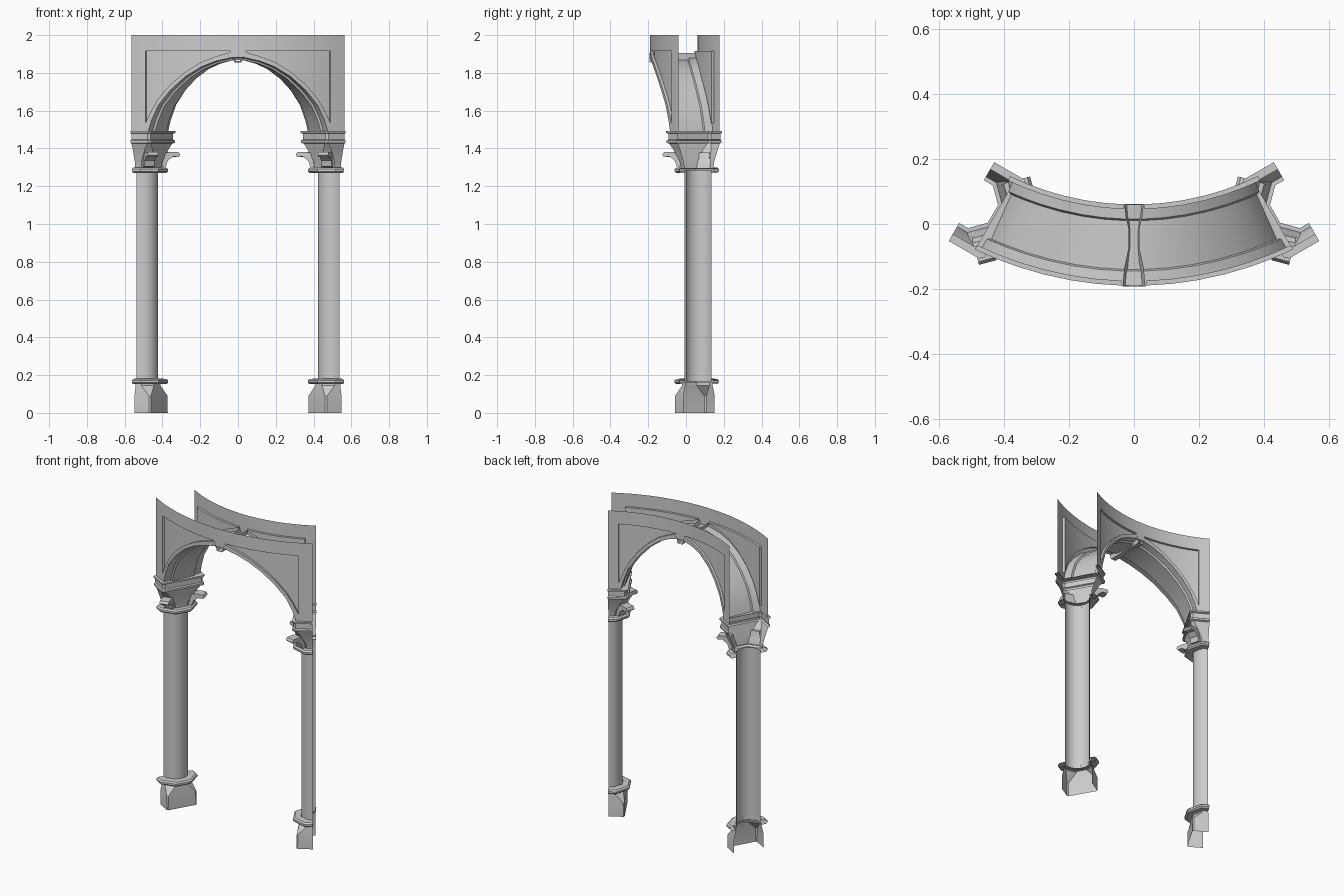
import bpy, bmesh
from math import sin, cos, pi, radians

if "Cube" in bpy.data.objects:
    bpy.data.objects.remove(bpy.data.objects["Cube"])

YC = 0.935                    # centre of the curved arcade
RF, RB = 1.125, 0.875         # front and back wall radii
SPRING, TOP = 1.49, 2.0
# right half of the arch edge: angle in degrees, height of arch, height of panel edge
ARCH = [(0, 1.883, None), (2, 1.88, 1.910), (6, 1.862, 1.887), (10, 1.832, 1.857),
        (14.4, 1.78, 1.805), (18.5, 1.71, 1.74), (22, 1.63, 1.665),
        (24, 1.55, 1.603), (25, 1.49, 1.565)]


def polar(r, deg, z):
    a = radians(deg)
    return (r * sin(a), YC - r * cos(a), z)


def pillar(u, v, z):
    # u runs radially outward, v runs into the opening from the cut plane
    s, c = 0.5, cos(radians(30))
    return (s + u * s - v * c, YC - c - u * c - v * s, z)


def finish(name, bm, mirror=True):
    bmesh.ops.remove_doubles(bm, verts=bm.verts, dist=0.0001)
    bmesh.ops.recalc_face_normals(bm, faces=bm.faces)
    me = bpy.data.meshes.new(name)
    bm.to_mesh(me)
    bm.free()
    ob = bpy.data.objects.new(name, me)
    bpy.context.collection.objects.link(ob)
    if mirror:
        m = ob.modifiers.new("Mirror", "MIRROR")
        m.merge_threshold = 0.0005
    bpy.ops.object.select_all(action='DESELECT')
    ob.select_set(True)
    bpy.context.view_layer.objects.active = ob
    bpy.ops.object.shade_smooth_by_angle(angle=radians(25))
    return ob


def loft(name, rings, closed=False, caps=False, mirror=True):
    bm = bmesh.new()
    vs = [[bm.verts.new(p) for p in r] for r in rings]
    n = len(rings[0])
    for a, b in zip(vs, vs[1:]):
        for i in range(n if closed else n - 1):
            j = (i + 1) % n
            bm.faces.new((a[i], a[j], b[j], b[i]))
    if caps:
        bm.faces.new(vs[0])
        bm.faces.new(vs[-1])
    return finish(name, bm, mirror)


def half_block(a, b, c, z):
    # half of a rectangle with chamfered corners
    pts = [(a, 0), (a, b - c), (a - c, b), (c - a, b), (-a, b - c), (-a, 0)]
    return [pillar(u, v, z) for u, v in pts]


def half_oct(r, z):
    return half_block(r, r, 0.586 * r, z)


def half_round(r, z, n=12):
    return [pillar(r * cos(pi * i / n), r * sin(pi * i / n), z) for i in range(n + 1)]


def wall(name, r, depth):
    # curved sheet with a sunk spandrel panel
    bm = bmesh.new()
    panel_top = 1.915
    cols = ARCH + [(25.8, SPRING, 1.535), (28, SPRING, None), (30, SPRING, None)]

    def quad(*pts):
        bm.faces.new([bm.verts.new(p) for p in pts])

    for (t0, a0, p0), (t1, a1, p1) in zip(cols, cols[1:]):
        def strip(lo0, lo1, hi, rad=r):
            h0, h1 = hi if isinstance(hi, tuple) else (hi, hi)
            quad(polar(rad, t0, lo0), polar(rad, t1, lo1), polar(rad, t1, h1), polar(rad, t0, h0))
        if p0 is None or p1 is None:
            q0, q1 = p0 or panel_top, p1 or panel_top
            if t0 > 20 and p0:
                # plain pier strip beside the panel
                strip(a0, a1, (p0, p0))
                strip(p0, p0, panel_top)
            else:
                strip(a0, a1, (q0, q1))
                if q0 != panel_top or q1 != panel_top:
                    strip(q0, q1, panel_top)
            strip(panel_top, panel_top, TOP)
            continue
        d = r + depth
        strip(a0, a1, (p0, p1))
        strip(panel_top, panel_top, TOP)
        strip(p0, p1, panel_top, d)
        for z0, z1 in ((p0, p1), (panel_top, panel_top)):
            quad(polar(r, t0, z0), polar(r, t1, z1), polar(d, t1, z1), polar(d, t0, z0))
        for t, p, edge in ((t0, p0, t0 == 2), (t1, p1, t1 == 25.8)):
            if edge:
                quad(polar(r, t, p), polar(r, t, panel_top), polar(d, t, panel_top), polar(d, t, p))
    return finish(name, bm)


# Spandrel walls, front and back
wall("front_wall", RF, -0.015)
wall("back_wall", RB, 0.015)

# Underside of the arch with a moulded step along both edges
rings = []
for r, k in ((RF, 0), (1.08, 0.25), (1.075, 1), (0.925, 1), (0.92, 0.25), (RB, 0)):
    rings.append([polar(r, t * (1 - 0.035 * k), SPRING + (z - SPRING) * (1 - 0.035 * k))
                  for t, z, _ in ARCH])
loft("arch_soffit", rings)

# Keystone rib running through the crown
loft("keystone", [[(-w, YC - r, 1.905), (-b, YC - r, z), (b, YC - r, z), (w, YC - r, 1.905)]
                  for r, w, b, z in ((RF + 0.002, 0.035, 0.017, 1.855), (1.07, 0.03, 0.016, 1.855),
                                     (1.01, 0.017, 0.012, 1.862), (0.95, 0.017, 0.012, 1.862),
                                     (0.91, 0.026, 0.015, 1.855), (RB - 0.002, 0.03, 0.016, 1.855))],
     mirror=False)

# Pillar: plinth, base ring, shaft, neck ring
loft("plinth", [half_block(0.096, 0.096, 0.006, 0), half_block(0.096, 0.096, 0.008, 0.09),
                half_oct(0.083, 0.145), half_oct(0.083, 0.16)])
for name, z in (("base_ring", 0.152), ("neck_ring", 1.27)):
    loft(name, [half_oct(r, z + h) for r, h in
                ((0.076, 0), (0.112, 0), (0.121, 0.008), (0.121, 0.02), (0.112, 0.028), (0.076, 0.03))])
loft("shaft", [half_round(0.077, 0.165), half_round(0.077, 1.285)])

# Capital: bell flaring into a stepped block
loft("capital", [half_oct(0.088, 1.295), half_block(0.093, 0.09, 0.05, 1.33),
                 half_block(0.115, 0.104, 0.03, 1.395), half_block(0.127, 0.11, 0.015, 1.425),
                 half_block(0.138, 0.12, 0.012, 1.43), half_block(0.138, 0.12, 0.012, 1.442),
                 half_block(0.130, 0.112, 0.012, 1.447), half_block(0.130, 0.112, 0.012, 1.478),
                 half_block(0.140, 0.120, 0.012, 1.482), half_block(0.140, 0.120, 0.012, 1.492),
                 half_block(0.115, 0.083, 0.005, 1.492)])

# Curled leaves on the two corners of each capital
LEAF = [(0.09, 1.30), (0.115, 1.305), (0.125, 1.335), (0.155, 1.357), (0.185, 1.355),
        (0.194, 1.365), (0.185, 1.38), (0.15, 1.382), (0.11, 1.378)]
for name, s in (("front_leaf", 1), ("back_leaf", -1)):
    k = 0.7071
    loft(name, [[pillar(s * (d + w) * k, (d - w) * k, z) for d, z in LEAF] for w in (-0.028, 0.028)],
         closed=True, caps=True)
